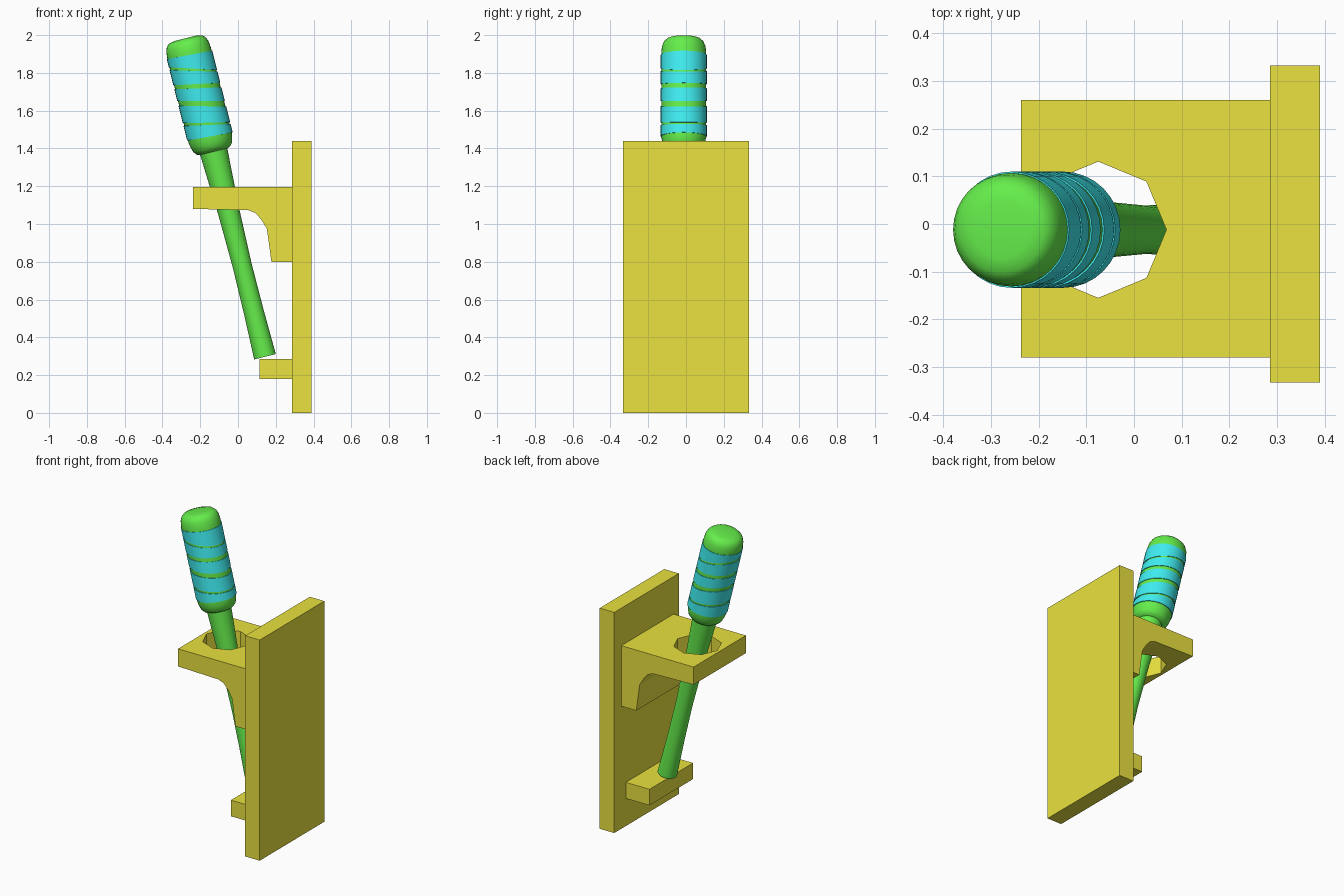
import bpy, bmesh, math
from mathutils import Vector

if "Cube" in bpy.data.objects:
    bpy.data.objects.remove(bpy.data.objects["Cube"])

def material(name, rgb):
    m = bpy.data.materials.new(name)
    m.diffuse_color = (*rgb, 1)
    m.use_nodes = True
    m.node_tree.nodes["Principled BSDF"].inputs["Base Color"].default_value = m.diffuse_color
    return m

YELLOW = material("yellow", (0.82, 0.76, 0.05))
GREEN = material("green", (0.13, 0.85, 0.07))
CYAN = material("cyan", (0.05, 0.85, 0.88))

def finish(name, bm, mat, smooth=False):
    bmesh.ops.recalc_face_normals(bm, faces=bm.faces)
    me = bpy.data.meshes.new(name)
    bm.to_mesh(me)
    bm.free()
    ob = bpy.data.objects.new(name, me)
    bpy.context.collection.objects.link(ob)
    me.materials.append(mat)
    if smooth:
        bpy.ops.object.select_all(action='DESELECT')
        ob.select_set(True)
        bpy.context.view_layer.objects.active = ob
        bpy.ops.object.shade_smooth_by_angle(angle=math.radians(35))
    return ob

def extrude_y(name, profile, y0, y1, mat):
    """Prism from an x/z outline."""
    bm = bmesh.new()
    face = bm.faces.new([bm.verts.new((x, y0, z)) for x, z in profile])
    ext = bmesh.ops.extrude_face_region(bm, geom=[face])
    verts = [v for v in ext["geom"] if isinstance(v, bmesh.types.BMVert)]
    bmesh.ops.translate(bm, verts=verts, vec=(0, y1 - y0, 0))
    return finish(name, bm, mat)

def rect(x0, x1, z0, z1):
    return [(x0, z0), (x1, z0), (x1, z1), (x0, z1)]

def bridge(bm, a, b):
    n = len(a)
    for i in range(n):
        j = (i + 1) % n
        bm.faces.new((a[i], a[j], b[j], b[i]))

# wall plate and foot ledge
extrude_y("wall_plate", rect(0.285, 0.39, 0, 1.44), -0.333, 0.333, YELLOW)
extrude_y("foot_ledge", rect(0.115, 0.285, 0.18, 0.285), -0.237, 0.213, YELLOW)

# shelf with curved bracket underneath and an octagonal hole
bracket = [(-0.237, 1.195), (0.285, 1.195), (0.285, 0.80), (0.177, 0.80),
           (0.153, 0.975), (0.122, 1.025), (0.093, 1.058), (0.055, 1.073), (-0.237, 1.08)]
shelf = extrude_y("shelf", bracket, -0.28, 0.26, YELLOW)

bm = bmesh.new()
bmesh.ops.create_cone(bm, cap_ends=True, segments=8, radius1=0.143, radius2=0.143, depth=1)
for v in bm.verts:                       # a corner points along +x
    a = round(math.atan2(v.co.y, v.co.x) / (math.pi / 4)) * math.pi / 4
    v.co = Vector((-0.075 + 0.143 * math.cos(a), -0.012 + 0.143 * math.sin(a), v.co.z + 1.1))
cutter = finish("hole_cutter", bm, YELLOW)
cutter.hide_render = True
mod = shelf.modifiers.new("hole", 'BOOLEAN')
mod.operation = 'DIFFERENCE'
mod.object = cutter
mod.solver = 'EXACT'
bpy.context.view_layer.objects.active = shelf
bpy.ops.object.modifier_apply(modifier="hole")
bpy.data.objects.remove(cutter)

# leaning bat, turned around its own axis
SEG = 32
def lean(ob):
    ob.location = (0.143, -0.012, 0.297)
    ob.rotation_euler = (0, -math.atan(0.25), 0)

def ring(bm, r, height):
    angs = [2 * math.pi * i / SEG for i in range(SEG)]
    return [bm.verts.new((r * math.cos(a), r * math.sin(a), height(a))) for a in angs]

profile = [(0.059, 0), (0.053, 0.25), (0.051, 0.50), (0.058, 0.80), (0.074, 1.12),
           (0.09, 1.125), (0.105, 1.142), (0.113, 1.168), (0.118, 1.195), (0.119, 1.66),
           (0.115, 1.695), (0.106, 1.717), (0.09, 1.732), (0.06, 1.738)]
bm = bmesh.new()
rings = [ring(bm, r, lambda a, t=t: t) for r, t in profile]
for a, b in zip(rings, rings[1:]):
    bridge(bm, a, b)
bm.faces.new(rings[0])
bm.faces.new(rings[-1])
lean(finish("bat", bm, GREEN, True))

# grip tape: slanted bands (low, high on the right; low, high on the left)
bands = [(1.195, 1.24, 1.21, 1.29), (1.25, 1.335, 1.305, 1.40), (1.365, 1.44, 1.425, 1.49),
         (1.465, 1.525, 1.512, 1.595), (1.535, 1.64, 1.61, 1.655)]
for k, (rl, rh, ll, lh) in enumerate(bands):
    low = lambda a: (rl + ll) / 2 + (rl - ll) / 2 * math.cos(a)
    high = lambda a: (rh + lh) / 2 + (rh - lh) / 2 * math.cos(a)
    bm = bmesh.new()
    loops = [ring(bm, 0.122, low), ring(bm, 0.122, high), ring(bm, 0.116, high), ring(bm, 0.116, low)]
    for i in range(4):
        bridge(bm, loops[i], loops[(i + 1) % 4])
    lean(finish(f"grip_tape_{k + 1}", bm, CYAN, True))
